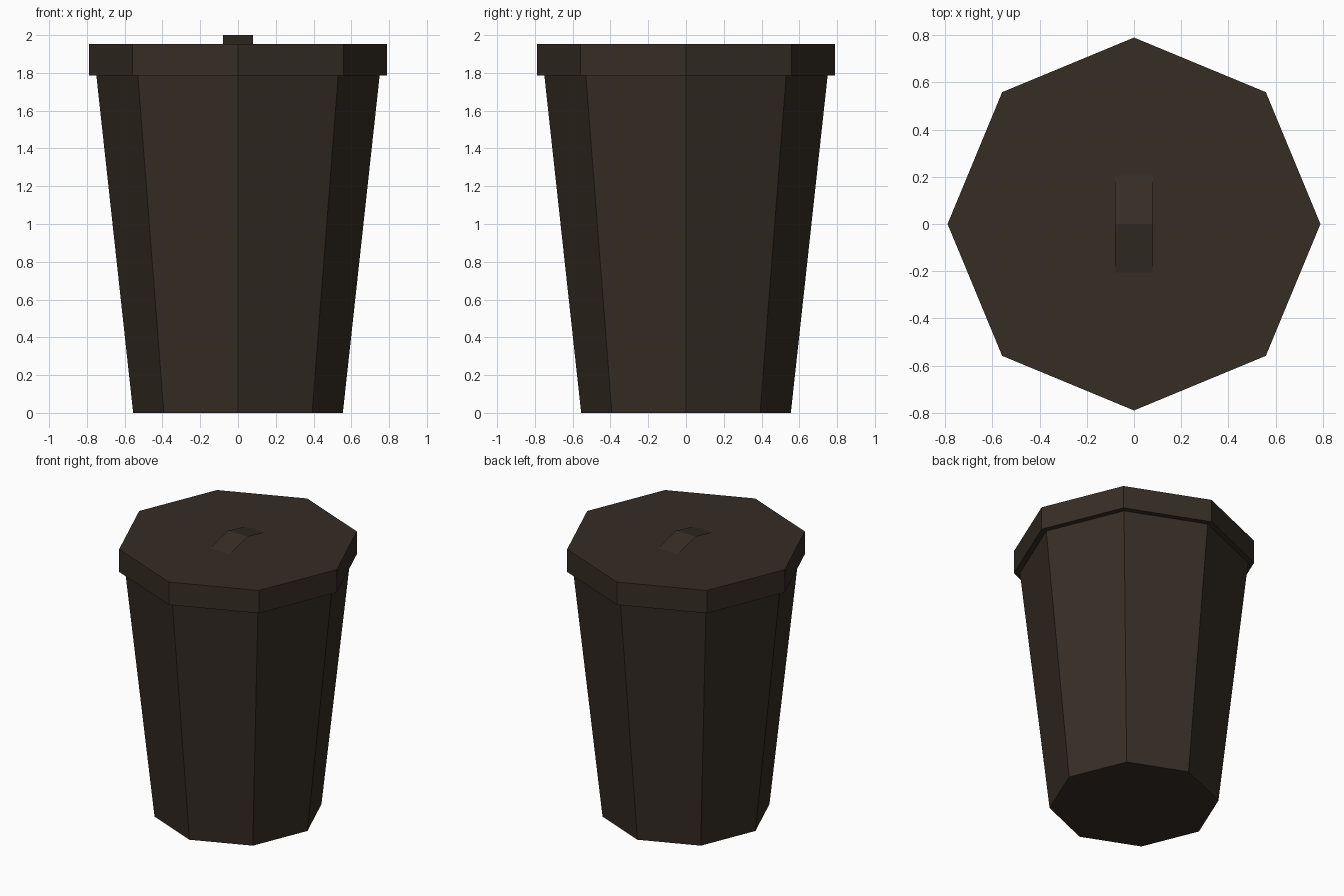
import bpy, bmesh, math

if "Cube" in bpy.data.objects:
    bpy.data.objects.remove(bpy.data.objects["Cube"])

mat = bpy.data.materials.new("dark brown")
mat.diffuse_color = (0.037, 0.026, 0.018, 1)
mat.use_nodes = True
mat.node_tree.nodes["Principled BSDF"].inputs["Base Color"].default_value = mat.diffuse_color


def finish(name, bm):
    me = bpy.data.meshes.new(name)
    bm.to_mesh(me)
    bm.free()
    me.materials.append(mat)
    ob = bpy.data.objects.new(name, me)
    bpy.context.collection.objects.link(ob)
    return ob


def octagon_loft(name, profile, cap_start, cap_end):
    """Loft eight-sided rings (radius, z) with corners on the axes."""
    bm = bmesh.new()
    rings = [[bm.verts.new((r * math.cos(i * math.pi / 4), r * math.sin(i * math.pi / 4), z))
              for i in range(8)] for r, z in profile]
    for a, b in zip(rings, rings[1:]):
        for i in range(8):
            j = (i + 1) % 8
            bm.faces.new((a[i], a[j], b[j], b[i]))
    if cap_start:
        bm.faces.new(rings[0][::-1])
    if cap_end:
        bm.faces.new(rings[-1])
    return finish(name, bm)


# Tapered bin body, closed at the bottom
octagon_loft("bin_body", [(0.555, 0), (0.75, 1.787)], True, False)

# Overhanging lid with a narrow underside lip
octagon_loft("lid", [(0.75, 1.787), (0.79, 1.787), (0.79, 1.952)], False, True)

# Handle: thin open strap folded into a low ridge
bm = bmesh.new()
rows = [[bm.verts.new((x, y, z)) for x in (-0.08, 0.08)]
        for y, z in ((-0.205, 1.952), (0, 2.0), (0.205, 1.952))]
for a, b in zip(rows, rows[1:]):
    bm.faces.new((a[0], a[1], b[1], b[0]))
finish("lid_handle", bm)
